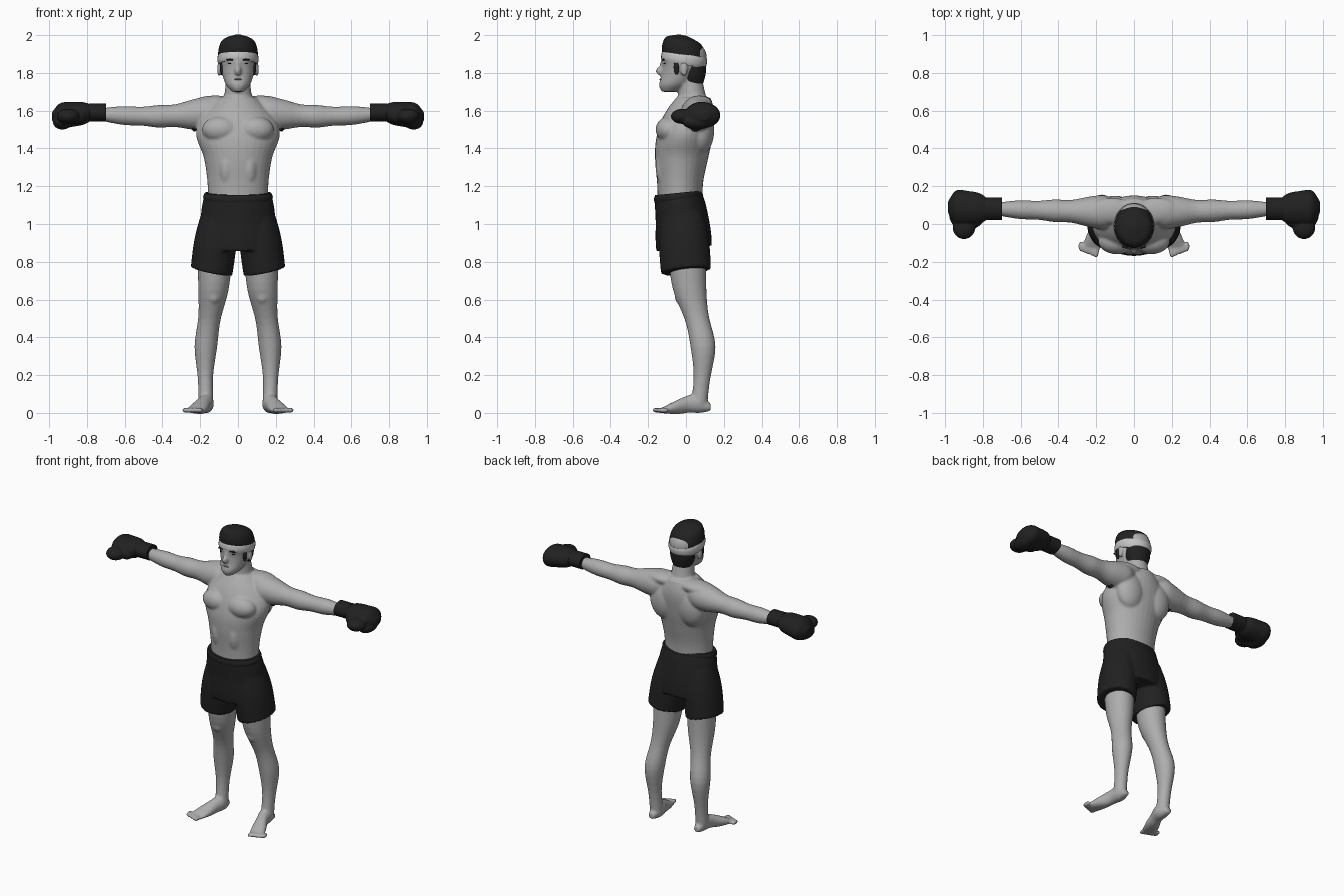
import bpy
import bmesh
import math
from mathutils import Matrix, Vector

default_cube = bpy.data.objects.get("Cube")
if default_cube:
    bpy.data.objects.remove(default_cube)


def make_material(name, value):
    mat = bpy.data.materials.new(name)
    mat.use_nodes = True
    color = (value, value, value, 1)
    mat.diffuse_color = color
    shader = next(n for n in mat.node_tree.nodes if n.type == "BSDF_PRINCIPLED")
    shader.inputs["Base Color"].default_value = color
    return mat


SKIN = make_material("grey skin", .42)
BLACK = make_material("soft black", .015)
CLOTH = make_material("light grey cloth", .55)
LIP = make_material("lip grey", .22)
LEFT, RIGHT = 1, -1
CENTRE = (LEFT,)
PAIR = (LEFT, RIGHT)
SECTIONS = 32
RINGS = 24


def sample(values, t):
    """Smooth value at t (nought to one) along an evenly spaced list."""
    last = len(values) - 1
    if last == 0:
        return values[0]
    i = min(int(t * last), last - 1)
    f = t * last - i
    before, start = values[max(i - 1, 0)], values[i]
    end, after = values[i + 1], values[min(i + 2, last)]
    bend = before * 2 - start * 5 + end * 4 - after
    twist = start * 3 - before - end * 3 + after
    return start + ((end - before) * f + bend * f ** 2 + twist * f ** 3) / 2


def tube(bm, path, widths, ratios=(1,), sides=CENTRE, shear=(0, 0)):
    """Closed tube along a path, with elliptical rings square to its main axis."""
    path = [Vector(point) for point in path]
    span = path[-1] - path[0]
    main = max(range(3), key=lambda k: abs(span[k]))
    across, along = [k for k in range(3) if k != main]
    for side in sides:
        loops = []
        for step in range(RINGS + 1):
            t = step / RINGS
            centre, width = sample(path, t), sample(widths, t)
            loop = []
            for k in range(SECTIONS):
                angle = math.tau * k / SECTIONS
                a = width * math.cos(angle)
                b = width * sample(ratios, t) * math.sin(angle)
                co = centre.copy()
                co[across] += a
                co[along] += b
                co[main] += shear[0] * a + shear[1] * b
                co.x *= side
                loop.append(bm.verts.new(co))
            loops.append(loop)
        for low, high in zip(loops, loops[1:]):
            for k in range(SECTIONS):
                n = (k + 1) % SECTIONS
                bm.faces.new((low[k], low[n], high[n], high[k]))
        bm.faces.new(loops[0])
        bm.faces.new(loops[-1])


def blob(bm, centre, radii, sides=PAIR):
    """Ellipsoid, repeated on each of the given sides."""
    for side in sides:
        place = Matrix.Translation((centre[0] * side, *centre[1:]))
        bmesh.ops.create_uvsphere(bm, u_segments=24, v_segments=16, radius=1,
                                  matrix=place @ Matrix.Diagonal((*radii, 1)))


def finish(name, bm, mat, voxel=None):
    """Make a smooth object; a voxel size fuses its overlapping forms."""
    bmesh.ops.recalc_face_normals(bm, faces=bm.faces[:])
    mesh = bpy.data.meshes.new(name)
    bm.to_mesh(mesh)
    bm.free()
    mesh.materials.append(mat)
    obj = bpy.data.objects.new(name, mesh)
    bpy.context.scene.collection.objects.link(obj)
    bpy.context.view_layer.objects.active = obj
    obj.select_set(True)
    bpy.ops.object.shade_smooth_by_angle(angle=math.radians(50))
    obj.select_set(False)
    if voxel:
        fuse = obj.modifiers.new("fuse", "REMESH")
        fuse.mode = "VOXEL"
        fuse.voxel_size = voxel
        fuse.use_smooth_shade = True
        soften = obj.modifiers.new("soften", "SMOOTH")
        soften.iterations = 4


# Torso, then chest, upper back, shoulder slope and belly muscles
body = bmesh.new()
tube(body, [(0, -.03, 1.05), (0, -.03, 1.25), (0, -.01, 1.45), (0, .04, 1.67)],
     widths=[.16, .16, .18, .22, .1], ratios=[.75, .75, .78, .66, .9])
blob(body, (.09, -.09, 1.5), (.1, .07, .07))
blob(body, (.1, .08, 1.5), (.1, .07, .13))
blob(body, (.12, .07, 1.64), (.12, .07, .04))
blob(body, (.06, -.09, 1.3), (.05, .07, .12))

# Arms
tube(body, [(.1, .06, 1.59), (.42, .07, 1.57), (.74, .08, 1.58)],
     widths=[.07, .09, .08, .06, .06, .05, .05, .04, .03], sides=PAIR)

# Legs and kneecaps
tube(body, [(.12, 0, .95), (.13, .02, .65), (.17, .09, .35), (.17, .07, .05)],
     widths=[.09, .09, .08, .06, .06, .04, .04], ratios=[1.1], sides=PAIR)
blob(body, (.13, -.02, .62), (.04, .04, .05))

# Feet and toes
tube(body, [(.17, .13, .03), (.17, .04, .05), (.2, -.05, .03), (.23, -.14, .01)],
     widths=[.02, .04, .04, .05, .05], ratios=[1, 1.2, 1.1, .6, .2], sides=PAIR)
for toe in range(5):
    blob(body, (.2 + toe * .02, toe * .008 - .15, .014), (.014, .03, .014))

# Neck, head, nose, brow, chin and ears
tube(body, [(0, .04, 1.6), (0, .02, 1.8)], widths=[.09, .07, .06])
tube(body, [(0, -.09, 1.7), (0, -.03, 1.79), (0, -.01, 1.88), (0, -.01, 1.97)],
     widths=[.03, .065, .083, .092, .1, .09, .05], ratios=[1.3, 1.2, 1.2, 1.1])
blob(body, (0, -.13, 1.81), (.018, .03, .025), CENTRE)
blob(body, (0, -.12, 1.84), (.012, .02, .03), CENTRE)
blob(body, (0, -.12, 1.73), (.03, .02, .02), CENTRE)
blob(body, (.04, -.1, 1.87), (.03, .02, .01))
blob(body, (.1, -.01, 1.82), (.01, .02, .04))
finish("body", body, SKIN, voxel=.0075)

# Facial details
face = bmesh.new()
blob(face, (.04, -.12, 1.87), (.024, .009, .005))
blob(face, (.04, -.11, 1.85), (.014, .009, .005))
finish("brows_and_eyes", face, BLACK)
mouth = bmesh.new()
blob(mouth, (0, -.133, 1.766), (.024, .008, .004), CENTRE)
finish("lips", mouth, LIP)

# Hair: a tilted cap, then nape and sideburns
tilt = Matrix.Translation((0, -.01, 1.873)) @ Matrix.Rotation(-.2, 4, "X")
hair = bmesh.new()
tube(hair, [(0, 0, 0), (0, -.03, .123)],
     widths=[.1, .105, .1, .08, .02], ratios=[1.13])
hair.transform(tilt)
tube(hair, [(0, .035, 1.74), (0, .03, 1.86)], widths=[.06, .08, .085], ratios=[.9])
blob(hair, (.086, -.05, 1.83), (.01, .015, .04))
finish("hair", hair, BLACK)

# Headband
band = bmesh.new()
tube(band, [(0, 0, -.028), (0, 0, .028)],
     widths=[.103, .108, .108, .103], ratios=[1.13])
band.transform(tilt)
finish("headband", band, CLOTH)

# Shorts with a raised waistband
shorts = bmesh.new()
tube(shorts, [(0, -.01, .87), (0, -.02, 1.02), (0, -.04, 1.16)],
     widths=[.21, .21, .2, .19, .175], ratios=[.7], shear=(0, .1))
tube(shorts, [(.14, 0, .75), (.1, -.02, 1.05)],
     widths=[.11, .11, .09], ratios=[1.2], sides=PAIR, shear=(.2, .1))
finish("shorts", shorts, BLACK, voxel=.008)
waistband = bmesh.new()
tube(waistband, [(0, -.04, 1.125), (0, -.04, 1.165)],
     widths=[.18, .184, .176], ratios=[.7], shear=(0, .1))
finish("waistband", waistband, BLACK)

# Boxing gloves: fist, thumb, curled fingers and palm, with separate cuffs
for side, label in ((LEFT, "left"), (RIGHT, "right")):
    glove = bmesh.new()
    tube(glove, [(.77, .08, 1.59), (.985, .09, 1.57)],
         widths=[.05, .08, .09, .09, .03], ratios=[.73], sides=[side])
    blob(glove, (.9, -.02, 1.57), (.06, .06, .04), [side])
    blob(glove, (.93, .06, 1.54), (.05, .08, .04), [side])
    blob(glove, (.85, .02, 1.57), (.05, .04, .04), [side])
    finish(label + "_glove", glove, BLACK, voxel=.0065)
    cuff = bmesh.new()
    tube(cuff, [(.7, .08, 1.59), (.79, .08, 1.59)],
         widths=[.06], ratios=[.8], sides=[side])
    finish(label + "_cuff", cuff, BLACK)

# Underarm hair
patch = bmesh.new()
blob(patch, (.23, .05, 1.51), (.015, .025, .02))
finish("underarm_hair", patch, BLACK)
